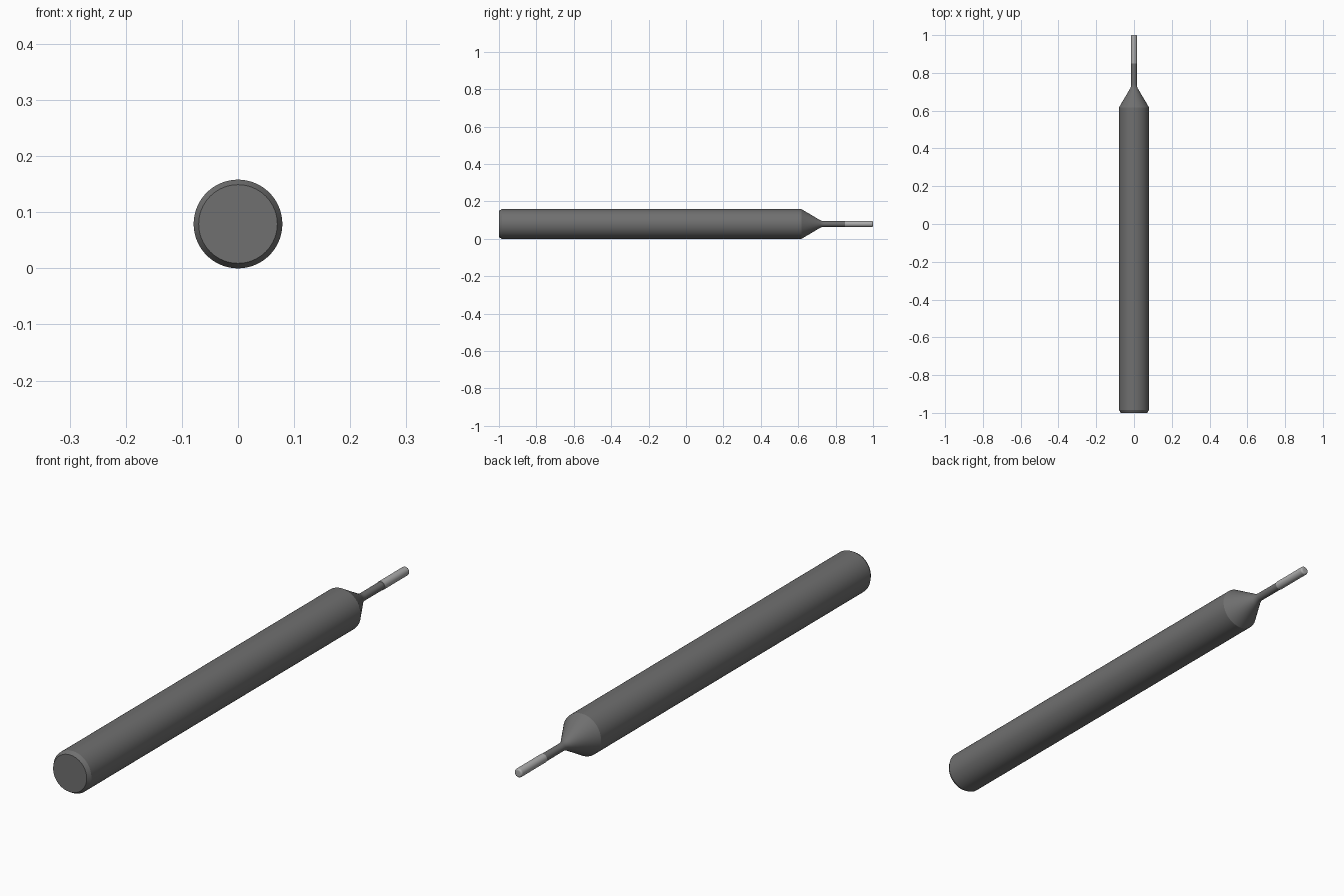
import bpy, bmesh, math

if "Cube" in bpy.data.objects:
    bpy.data.objects.remove(bpy.data.objects["Cube"])

SEGMENTS = 96
AXIS_Z = 0.079


def material(name, grey):
    mat = bpy.data.materials.new(name)
    mat.diffuse_color = (grey, grey, grey, 1)
    mat.use_nodes = True
    mat.node_tree.nodes["Principled BSDF"].inputs["Base Color"].default_value = mat.diffuse_color
    return mat


def arc(cy, cr, radius, start, end, steps):
    """Points (y, r) on a profile arc, angles in degrees."""
    pts = []
    for i in range(steps + 1):
        a = math.radians(start + (end - start) * i / steps)
        pts.append((cy + radius * math.cos(a), cr + radius * math.sin(a)))
    return pts


def lathe(name, profile, mat):
    """Revolve (y, radius) points around the tool's axis."""
    bm = bmesh.new()
    verts = [bm.verts.new((0, y, AXIS_Z + r)) for y, r in profile]
    edges = [bm.edges.new(pair) for pair in zip(verts, verts[1:])]
    bmesh.ops.spin(bm, geom=verts + edges, cent=(0, 0, AXIS_Z), axis=(0, 1, 0),
                   angle=math.tau, steps=SEGMENTS, use_merge=True)
    bmesh.ops.remove_doubles(bm, verts=bm.verts, dist=1e-5)
    bmesh.ops.recalc_face_normals(bm, faces=bm.faces)
    mesh = bpy.data.meshes.new(name)
    bm.to_mesh(mesh)
    bm.free()
    # make sure the surface faces outward
    side = max(mesh.polygons, key=lambda p: p.area)
    if side.normal.x * side.center.x + side.normal.z * (side.center.z - AXIS_Z) < 0:
        mesh.flip_normals()
    mesh.materials.append(mat)
    obj = bpy.data.objects.new(name, mesh)
    bpy.context.collection.objects.link(obj)
    bpy.ops.object.select_all(action='DESELECT')
    obj.select_set(True)
    bpy.context.view_layer.objects.active = obj
    bpy.ops.object.shade_smooth_by_angle(angle=math.radians(20))
    return obj


NECK_R, TIP_R, SHANK_R = 0.015, 0.0165, 0.079

# shank: chamfered back end, straight body, 30 degree cone, filleted neck
fillet = 0.05
neck_blend = arc(0.74, NECK_R + fillet, fillet, 240, 270, 8)
shank = [(-1, 0), (-1, 0.07), (-0.985, SHANK_R), (0.618, SHANK_R)]
lathe("shank_and_neck", shank + neck_blend + [(0.85, NECK_R)],
      material("dark_carbide", 0.16))

# cutting tip: small step up from the neck, rounded end corner
corner = 0.007
tip = [(0.85, NECK_R), (0.85, TIP_R)]
tip += arc(1 - corner, TIP_R - corner, corner, 90, 0, 8) + [(1, 0)]
lathe("cutting_tip", tip, material("bright_carbide", 0.42))
